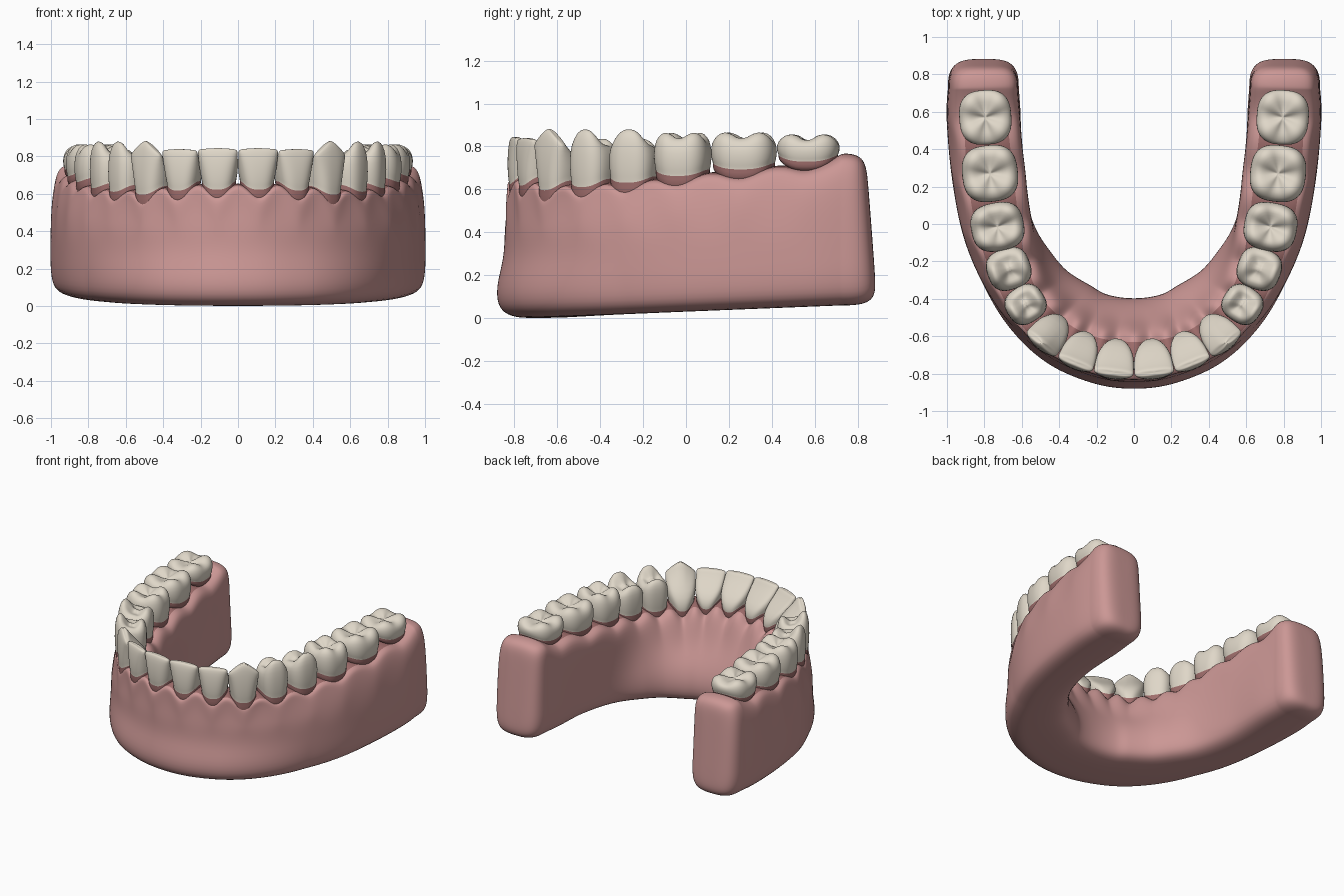
import bpy, bmesh, math
from mathutils import Vector

cube = bpy.data.objects.get("Cube")
if cube:
    bpy.data.objects.remove(cube)


def material(name, colour):
    mat = bpy.data.materials.new(name)
    mat.use_nodes = True
    rgba = (*colour, 1.0)
    mat.diffuse_color = rgba
    shader = next(n for n in mat.node_tree.nodes if n.type == 'BSDF_PRINCIPLED')
    shader.inputs["Base Color"].default_value = rgba
    return mat


gum_pink = material("gum pink", (0.60, 0.31, 0.30))
neck_pink = material("dark neck pink", (0.35, 0.155, 0.15))
enamel = material("ivory enamel", (0.74, 0.68, 0.58))

# Half arch, front to back: name, x, y, width, depth, gum height, crown top, outer and inner gum reach
ARCH = [
    ("central_incisor", .10, -.72, .212, .23, .585, .84, .12, .335),
    ("lateral_incisor", .285, -.675, .2, .225, .58, .835, .11, .335),
    ("canine", .445, -.58, .205, .23, .56, .878, .115, .335),
    ("first_premolar", .58, -.43, .205, .22, .575, .888, .13, .30),
    ("second_premolar", .67, -.24, .228, .24, .595, .888, .16, .25),
    ("first_molar", .73, -.015, .265, .29, .625, .87, .19, .19),
    ("second_molar", .77, .27, .31, .305, .655, .87, .205, .17),
    ("third_molar", .795, .57, .298, .285, .69, .86, .207, .19),
    ("arch_end", .80, .73, 0, .27, .76, 0, .195, .185),
]

# Crown rings: height, width, lingual and labial reach
FRONT_RINGS = [
    (-.5, .78, -.75, .8), (-.2, .88, -.93, .92), (0, .87, -.93, .9),
    (.05, .9, -.95, .93), (.3, .97, -.85, .97), (.6, 1, -.25, .96),
    (.88, 1.01, .3, .9), (1, 1, .45, .82), (1.02, .75, .54, .76),
    (1.02, .3, .58, .72), (1.02, .08, .62, .68),
]
# Crown rings: height, size, strength of the cusps
BACK_RINGS = [
    (-.5, .78, 0), (-.2, .94, 0), (0, .92, 0), (.05, .95, 0), (.35, 1, .1),
    (.7, .97, .5), (.9, .86, .9), (1, .68, 1), (.92, .46, .9),
    (.78, .22, .5), (.7, .06, 0),
]


def frontness(y):
    return min(1, max(0, (-y - .25) / .4))


def power(value, p):
    return math.copysign(abs(value) ** p, value)


def loft(name, rings, mats, levels, mat_rule):
    """Join closed rings of points into a smooth capped body."""
    bm = bmesh.new()
    loops = [[bm.verts.new(p) for p in ring] for ring in rings]
    n = len(loops[0])
    for i in range(len(loops) - 1):
        a, b = loops[i], loops[i + 1]
        for j in range(n):
            k = (j + 1) % n
            bm.faces.new((a[j], a[k], b[k], b[j])).material_index = mat_rule(i, j)
    bm.faces.new(loops[0]).material_index = mat_rule(0, 0)
    bm.faces.new(loops[-1]).material_index = mat_rule(len(loops), 0)
    bmesh.ops.recalc_face_normals(bm, faces=bm.faces)
    for f in bm.faces:
        f.smooth = True
    mesh = bpy.data.meshes.new(name)
    bm.to_mesh(mesh)
    bm.free()
    for m in mats:
        mesh.materials.append(m)
    obj = bpy.data.objects.new(name, mesh)
    bpy.context.collection.objects.link(obj)
    sub = obj.modifiers.new("smooth", 'SUBSURF')
    sub.levels = sub.render_levels = levels


# Arch path from the right end round the front to the left end
def control(row, side):
    _, x, y, _, depth, neck, _, outer, inner = row
    return Vector((side * x, y, depth, neck, outer, inner))


path = [control(r, -1) for r in reversed(ARCH)] + [control(r, 1) for r in ARCH]


def arch_point(i, t):
    """Smooth curve value and travel direction between control points i and i + 1."""
    last = len(path) - 1
    a, b, c, d = (path[min(max(i + k, 0), last)] for k in (-1, 0, 1, 2))
    p1, p2, p3 = c - a, a * 2 - b * 5 + c * 4 - d, b * 3 - a - c * 3 + d
    value = b + (p1 * t + p2 * t ** 2 + p3 * t ** 3) * .5
    slope = p1 + p2 * (2 * t) + p3 * (3 * t * t)
    return value, Vector((slope[0], slope[1])).normalized()


# Gum cross-section, listed from the outer base over the rim to the inner base
def gum_section(value, tangent, lift, shift=0.0, scale=1.0):
    x, y, depth, neck, outer, inner = value
    f = frontness(y)
    rim = neck + (.035 + .03 * f) * lift
    flute = .014 * lift
    base = outer + .042 * f
    roll = .03 * (1 - f)
    top_in = depth / 2 + .042
    low = max(0, .04 * (y + .75))
    spread = inner - top_in
    profile = [
        (base - .1, low), (base - .015, low + .03), (base, low + .14),
        (outer, .28), (outer, .40), (outer - flute - roll * .2, rim - .13),
        (outer - flute - roll, rim - .035), (min(depth * .46, outer - .015), rim),
        (0, rim + .01), (-depth * .45, rim), (flute * .3 - top_in, rim - .04),
        (-top_in - spread * .3, neck - .16), (-top_in - spread * .75, .29),
        (-inner, low + .16), (.01 - inner, low + .035), (.1 - inner, low), (0, low),
    ]
    normal = Vector((tangent.y, -tangent.x))
    ring = []
    for off, z in profile:
        z = .41 + (z - .41) * scale ** .35
        q = Vector((x, y)) + normal * off * scale
        lean = .5 * shift * (z - .2)
        ring.append((q.x, q.y + shift - lean, z))
    return ring


def end_cap(value, side):
    steps = [(.04, 1), (.09, .95), (.13, .8), (.148, .55), (.152, .25)]
    return [gum_section(value, Vector((0, side)), 0, s, k) for s, k in steps]


STEPS = 8
last = len(path) - 2
right_cap, left_cap = end_cap(path[0], -1), end_cap(path[-1], 1)
sections = right_cap[::-1]
for i in range(last + 1):
    for j in range(STEPS + (i == last)):
        t = j / STEPS
        lift = 0 if i in (0, last) else math.sin(math.pi * t) ** 1.6
        sections.append(gum_section(*arch_point(i, t), lift))
sections += left_cap
margin = len(left_cap) + STEPS


# The rim between the teeth is darker
def gum_colour(i, j):
    return int(j in (7, 8) and margin <= i < len(sections) - margin - 1)


loft("gum", sections, [gum_pink, neck_pink], 2, gum_colour)


# Teeth
def tooth(row, side, index):
    name, _, _, width, depth, gum, top, _, _ = row
    value, tangent = arch_point(index, 0)
    normal = Vector((tangent.y, -tangent.x))
    centre = Vector((value[0], value[1]))
    front = "incisor" in name or name == "canine"
    premolar = "premolar" in name
    scallop = .03 + .02 * frontness(value[1])
    point = .07 if name == "canine" else .004
    segments = 32
    rings = []
    for spec in FRONT_RINGS if front else BACK_RINGS:
        h, ring = spec[0], []
        for k in range(segments):
            a = math.tau * (k + .5) / segments
            ca, sa = math.cos(a), math.sin(a)
            u, v, drop = power(ca, .75), power(sa, .75), 0
            if front:
                # Labial face wide, lingual side tapered, edge pointed on the canine
                _, size, back, out = spec
                u *= size
                if sa < 0:
                    u *= 1 + .35 * sa * (1 - max(h, 0))
                v = (back + out) / 2 + v * (out - back) / 2
                drop = point * abs(u) ** 1.15 * max(h, 0) ** 2
            else:
                # Cusps on the corners of molars, on two sides of premolars
                _, size, strength = spec
                cusp = sa * sa if premolar else abs(math.sin(2 * a)) ** .6
                drop = (.075 if premolar else .045) * (1 - cusp) * strength
                if premolar and sa < 0:
                    drop -= .045 * sa * strength
                size *= 1 - .05 * (1 - cusp) * strength
                u, v = u * size, v * size
            neck = gum + .042 + scallop * ca * ca
            p = centre + tangent * (u * width / 2) + normal * (v * depth / 2)
            ring.append((p.x, p.y, neck + h * (top - neck) - drop))
        rings.append(ring)
    label = ("left_" if side > 0 else "right_") + name
    loft(label, rings, [neck_pink, enamel], 1, lambda i, j: int(i > 1))


count = len(ARCH)
for n, row in enumerate(ARCH[:-1]):
    tooth(row, 1, count + n)
    tooth(row, -1, count - 1 - n)
